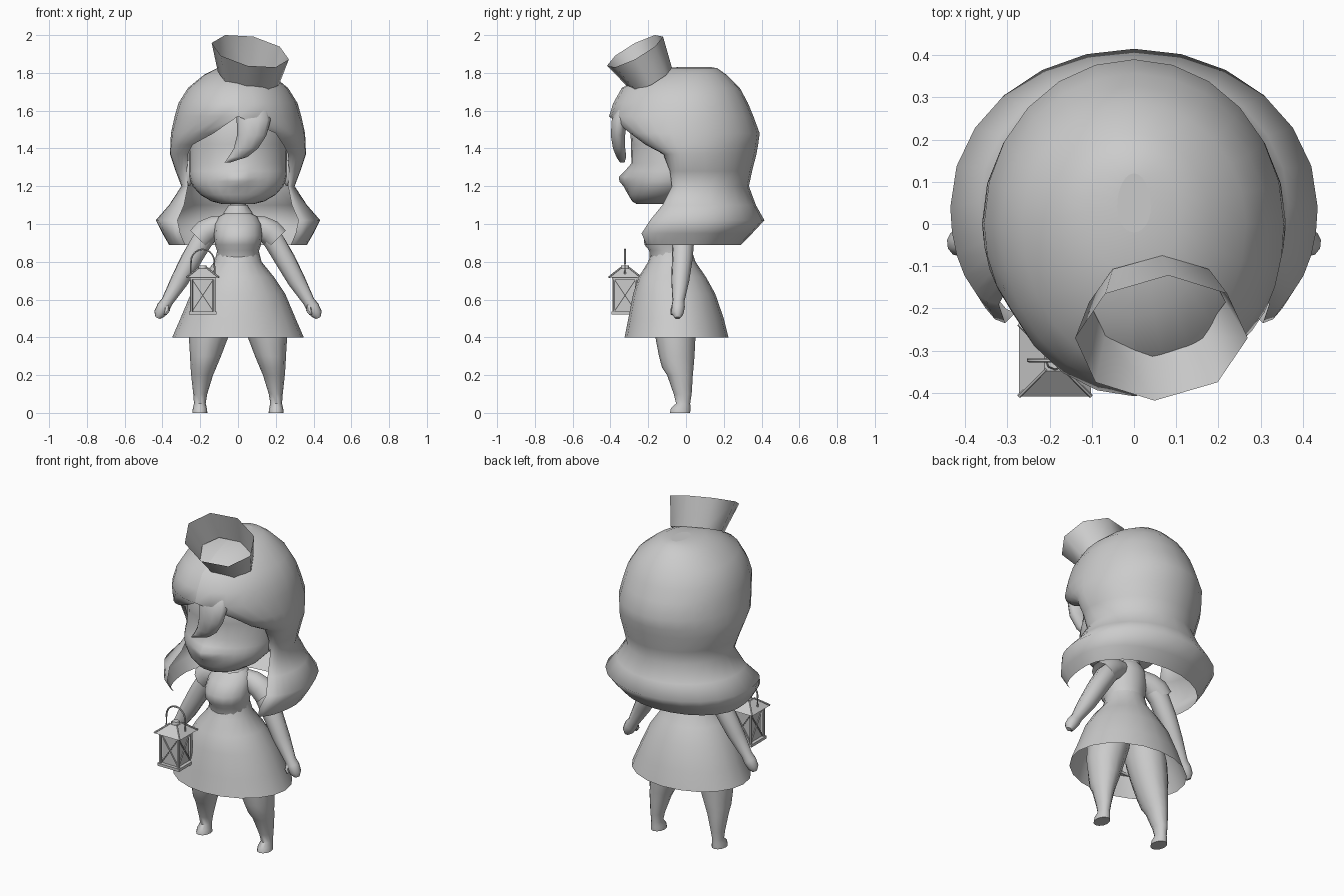
import bpy, bmesh, math
from mathutils import Vector, Matrix, Euler

if "Cube" in bpy.data.objects:
    bpy.data.objects.remove(bpy.data.objects["Cube"])

grey = bpy.data.materials.new("plain_grey")
grey.use_nodes = True
grey.diffuse_color = (0.6, 0.6, 0.6, 1)
grey.node_tree.nodes["Principled BSDF"].inputs["Base Color"].default_value = (0.6, 0.6, 0.6, 1)


def finish(name, bm, angle=50):
    bmesh.ops.recalc_face_normals(bm, faces=bm.faces[:])
    mesh = bpy.data.meshes.new(name)
    bm.to_mesh(mesh)
    bm.free()
    mesh.materials.append(grey)
    obj = bpy.data.objects.new(name, mesh)
    bpy.context.collection.objects.link(obj)
    bpy.ops.object.select_all(action='DESELECT')
    obj.select_set(True)
    bpy.context.view_layer.objects.active = obj
    bpy.ops.object.shade_smooth_by_angle(angle=math.radians(angle))


def skin_rings(name, rings, wrap=True, caps=True, angle=50):
    """Bridge a list of point rings into one surface."""
    bm = bmesh.new()
    rows = [[bm.verts.new(p) for p in ring] for ring in rings]
    n = len(rows[0])
    for a, b in zip(rows, rows[1:]):
        for i in range(n if wrap else n - 1):
            j = (i + 1) % n
            bm.faces.new((a[i], a[j], b[j], b[i]))
    if caps:
        bm.faces.new(rows[0])
        bm.faces.new(rows[-1])
    finish(name, bm, angle)


def oval(z, rx, front, back, x0=0, sides=16):
    turn = [math.tau * i / sides for i in range(sides)]
    return [Vector((x0 + rx * math.cos(t), (front + back) / 2 + (back - front) / 2 * math.sin(t), z))
            for t in turn]


def oval_loft(name, rows, sides=16, caps=True, side=1, angle=50):
    """Rows: height, half width, front y, back y, centre x."""
    rings = [oval(*row[:4], side * sum(row[4:]), sides) for row in rows]
    skin_rings(name, rings, caps=caps, angle=angle)


def tube(name, path, sides=10, caps=True):
    """Path: x, y, z, radius."""
    pts = [Vector(p[:3]) for p in path]
    rings = []
    for i, p in enumerate(pts):
        way = pts[min(i + 1, len(pts) - 1)] - pts[max(i - 1, 0)]
        rot = way.to_track_quat('Z', 'Y')
        rings.append([p + rot @ q for q in oval(0, path[i][3], -path[i][3], path[i][3], 0, sides)])
    skin_rings(name, rings, caps=caps)


def ball(name, place, size):
    bm = bmesh.new()
    bmesh.ops.create_uvsphere(bm, u_segments=12, v_segments=8, radius=1,
                              matrix=Matrix.LocRotScale(Vector(place), None, Vector(size)))
    finish(name, bm)


def box(name, place, size):
    bm = bmesh.new()
    bmesh.ops.create_cube(bm, size=1, matrix=Matrix.LocRotScale(Vector(place), None, Vector(size)))
    finish(name, bm, 30)


# Head, with the front drawn out into a soft nose
head = [oval(*row, sides=28) for row in
        [(1.105, .08, -.26, -.08), (1.12, .14, -.285, 0), (1.155, .2, -.305, .06),
         (1.2, .24, -.312, .12), (1.225, .25, -.315, .15), (1.25, .257, -.315, .18), (1.28, .26, -.305, .2),
         (1.32, .26, -.288, .22), (1.42, .26, -.29, .25), (1.55, .25, -.3, .27), (1.68, .17, -.2, .2)]]
for ring in head:
    for p in ring:
        if p.y < 0:
            p.y -= .042 * math.exp(-(p.x / .06) ** 2 - ((p.z - 1.24) / .045) ** 2)
skin_rings("head", head, angle=80)

# Hair shell: height, half width, back y, widest y, front edge x, front edge y
hair_rows = [(1.832, .04, .12, .04, 0, -.02), (1.825, .11, .165, .03, 0, -.12), (1.79, .18, .215, .01, 0, -.22),
             (1.72, .265, .285, 0, 0, -.34), (1.64, .315, .328, 0, 0, -.385), (1.57, .335, .357, 0, 0, -.408),
             (1.48, .355, .39, 0, .165, -.295), (1.42, .358, .382, 0, .24, -.215), (1.37, .36, .373, 0, .265, -.12),
             (1.28, .33, .35, .02, .27, -.085), (1.2, .3, .333, .05, .265, -.075),
             (1.1, .365, .37, .05, .285, -.125), (1.02, .435, .415, .04, .32, -.19),
             (.95, .4, .35, .04, .305, -.235), (.89, .365, .29, .03, .28, -.21)]
hair = []
for z, rx, back, mid, ex, ey in hair_rows:
    ring = []
    for k in range(-12, 13):
        t = abs(k) / 12 * math.pi
        s = 1 if k > 0 else -1
        edge = ex + .035 * s if z == 1.48 else ex
        if t <= math.pi / 2:
            ring.append((s * rx * math.sin(t), mid + (back - mid) * math.cos(t), z))
        else:
            ring.append((s * (edge + (rx - edge) * math.sin(t)), mid - (ey - mid) * math.cos(t), z))
    hair.append(ring)
skin_rings("hair", hair, wrap=False, caps=False, angle=120)
bm = bmesh.new()
bm.faces.new([bm.verts.new(p) for p in hair[0][:-1]])
finish("hair_crown", bm)
oval_loft("fringe_lock", [(1.65, .06, -.34, -.27, .07), (1.6, .085, -.372, -.29, .078),
                          (1.55, .09, -.395, -.31, .083), (1.47, .078, -.4, -.32, .073),
                          (1.4, .064, -.388, -.32, .042), (1.355, .05, -.37, -.315, 0),
                          (1.325, .014, -.35, -.325, -.058)], 10, angle=80)

# Tilted eight-sided open hat, wider at the top
tilt = Euler((math.radians(28), math.radians(12), 0)).to_matrix()
hat = [[Vector(centre) + tilt @ p for p in oval(0, rx, -ry, ry, 0, 8)]
       for centre, rx, ry in (((.055, -.185, 1.77), .165, .125), ((.065, -.27, 1.915), .209, .168))]
skin_rings("hat", hat, caps=False, angle=80)

# Torso, neck, collar and open skirt
oval_loft("torso", [(.8, .115, -.19, .04), (.86, .112, -.195, .03), (.89, .122, -.22, .03),
                    (.94, .127, -.225, .035), (1, .122, -.18, .035), (1.04, .1, -.135, .025),
                    (1.065, .055, -.11, .01)])
oval_loft("neck", [(1.03, .045, -.1, 0), (1.15, .042, -.1, 0)], 12)
oval_loft("collar", [(1.055, .08, -.15, .02), (1.1, .05, -.11, .01)], 12, caps=False)
oval_loft("skirt", [(.4, .348, -.325, .225), (.5, .305, -.305, .2), (.63, .25, -.28, .155),
                    (.72, .19, -.25, .105), (.8, .125, -.2, .05), (.86, .11, -.18, .03)], 20, caps=False)

# Limbs and ears, once per side
for s, side in ((1, "left"), (-1, "right")):
    ball(side + "_ear", (s * .26, -.045, 1.27), (.022, .035, .07))
    tube(side + "_sleeve", [(s * .06, -.03, 1.005, .045), (s * .12, -.025, .985, .062),
                            (s * .17, -.02, .958, .07), (s * .207, -.02, .92, .068)], caps=False)
    tube(side + "_arm", [(s * .13, -.02, .98, .05), (s * .19, -.015, .91, .058), (s * .25, -.02, .81, .055),
                         (s * .31, -.03, .7, .048), (s * .375, -.04, .59, .032), (s * .395, -.042, .56, .036),
                         (s * .415, -.045, .525, .032), (s * .425, -.045, .502, .014)])
    tube(side + "_thumb", [(s * .38, -.055, .57, .018), (s * .375, -.07, .54, .015), (s * .385, -.075, .52, .007)], 6)
    oval_loft(side + "_leg", [(.66, .1, -.17, .06, .095), (.5, .115, -.175, .06, .135), (.4, .104, -.162, .05, .156),
                              (.3, .082, -.143, .045, .172), (.24, .068, -.127, .04, .183),
                              (.2, .058, -.1, .036, .19), (.1, .037, -.065, .03, .2), (.05, .031, -.052, .022, .202),
                              (.025, .037, -.08, .024, .202), (0, .04, -.085, .022, .202)], 12, side=s)

# Lantern: plates, glass, posts, crossed bars, roof and handle
lx, ly = -.187, -.323
box("lantern_base", (lx, ly, .528), (.145, .145, .016))
box("lantern_glass", (lx, ly, .625), (.105, .105, .18))
box("lantern_top_plate", (lx, ly, .713), (.135, .135, .012))


def turned_bar(name, turn, a, b, r):
    ends = [turn @ Vector(p) + Vector((lx, ly, 0)) for p in (a, b)]
    tube(name, [(*e, r) for e in ends], 6)


for i in range(4):
    turn = Matrix.Rotation(math.pi / 2 * i, 3, 'Z')
    turned_bar("lantern_post", turn, (.06, .06, .53), (.06, .06, .72), .008)
    turned_bar("lantern_roof_rib", turn, (.085, .085, .718), (.022, .022, .768), .005)
    for s in (1, -1):
        turned_bar("lantern_cross_bar", turn, (-.055 * s, -.057, .54), (.055 * s, -.057, .705), .004)
roof = [[(lx + r * a, ly + r * b, z) for a, b in ((-1, -1), (1, -1), (1, 1), (-1, 1))]
        for z, r in ((.716, .085), (.765, .025))]
skin_rings("lantern_roof", roof, angle=30)
oval_loft("lantern_cap", [(.76, .025, ly - .025, ly + .025, lx), (.78, .02, ly - .02, ly + .02, lx)], 8)
arch = [(lx - .062 * math.cos(math.pi * k / 10), ly, .8 + .066 * math.sin(math.pi * k / 10), .005)
        for k in range(11)]
tube("lantern_handle", [(lx - .062, ly, .735, .005)] + arch + [(lx + .062, ly, .735, .005)], 6)
